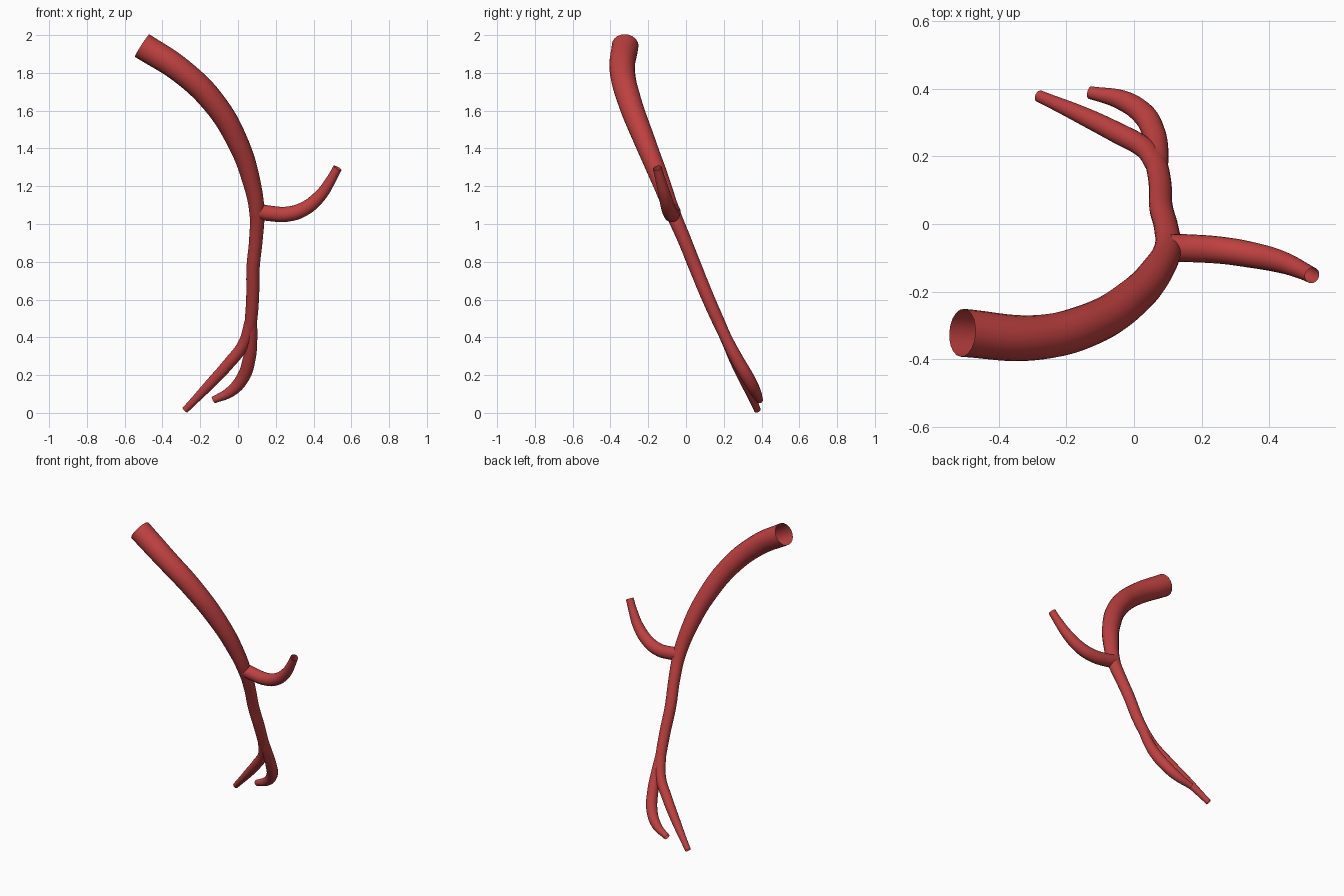
import bpy

red = bpy.data.materials.new("vessel red")
red.diffuse_color = (0.52, 0.052, 0.052, 1)


def vessel(name, points):
    """Open tapered tube through (x, y, z, radius) points."""
    curve = bpy.data.curves.new(name, 'CURVE')
    curve.dimensions = '3D'
    curve.resolution_u = 8
    curve.bevel_depth = 1.0
    curve.bevel_resolution = 8
    curve.use_fill_caps = False
    spline = curve.splines.new('BEZIER')
    spline.radius_interpolation = 'CARDINAL'
    spline.bezier_points.add(len(points) - 1)
    for bp, (x, y, z, r) in zip(spline.bezier_points, points):
        bp.co = (x, y, z)
        bp.radius = r
        bp.handle_left_type = bp.handle_right_type = 'AUTO'
    obj = bpy.data.objects.new(name, curve)
    bpy.context.collection.objects.link(obj)
    bpy.ops.object.select_all(action='DESELECT')
    obj.select_set(True)
    bpy.context.view_layer.objects.active = obj
    bpy.ops.object.convert(target='MESH')
    obj = bpy.context.object
    obj.data.materials.clear()
    obj.data.materials.append(red)
    bpy.ops.object.shade_smooth_by_angle()


# Trunk, from the wide upper opening down to the fork
vessel("main_vessel", [
    (-0.508, -0.322, 1.945, 0.071), (-0.30, -0.337, 1.81, 0.067),
    (-0.13, -0.297, 1.645, 0.063), (0.0, -0.215, 1.43, 0.056),
    (0.07, -0.135, 1.23, 0.048), (0.10, -0.07, 1.06, 0.040),
    (0.095, -0.01, 0.92, 0.036), (0.08, 0.05, 0.77, 0.035),
    (0.077, 0.12, 0.60, 0.034), (0.065, 0.185, 0.455, 0.032),
    (0.058, 0.21, 0.40, 0.027)])

# Branch curving out and up to the right
vessel("side_branch", [
    (0.105, -0.07, 1.067, 0.041), (0.17, -0.072, 1.056, 0.041),
    (0.26, -0.078, 1.052, 0.040), (0.35, -0.092, 1.08, 0.038),
    (0.435, -0.112, 1.15, 0.033), (0.49, -0.134, 1.23, 0.027),
    (0.527, -0.152, 1.297, 0.024)])

# Lower fork: long straight arm and short curled arm
vessel("long_lower_branch", [
    (0.068, 0.17, 0.49, 0.031), (0.03, 0.225, 0.365, 0.031),
    (-0.05, 0.27, 0.26, 0.031), (-0.165, 0.327, 0.135, 0.026),
    (-0.28, 0.378, 0.015, 0.018)])
vessel("short_lower_branch", [
    (0.071, 0.17, 0.49, 0.030), (0.071, 0.215, 0.39, 0.031),
    (0.058, 0.272, 0.28, 0.034), (0.025, 0.328, 0.185, 0.034),
    (-0.04, 0.368, 0.112, 0.029), (-0.13, 0.389, 0.068, 0.019)])
